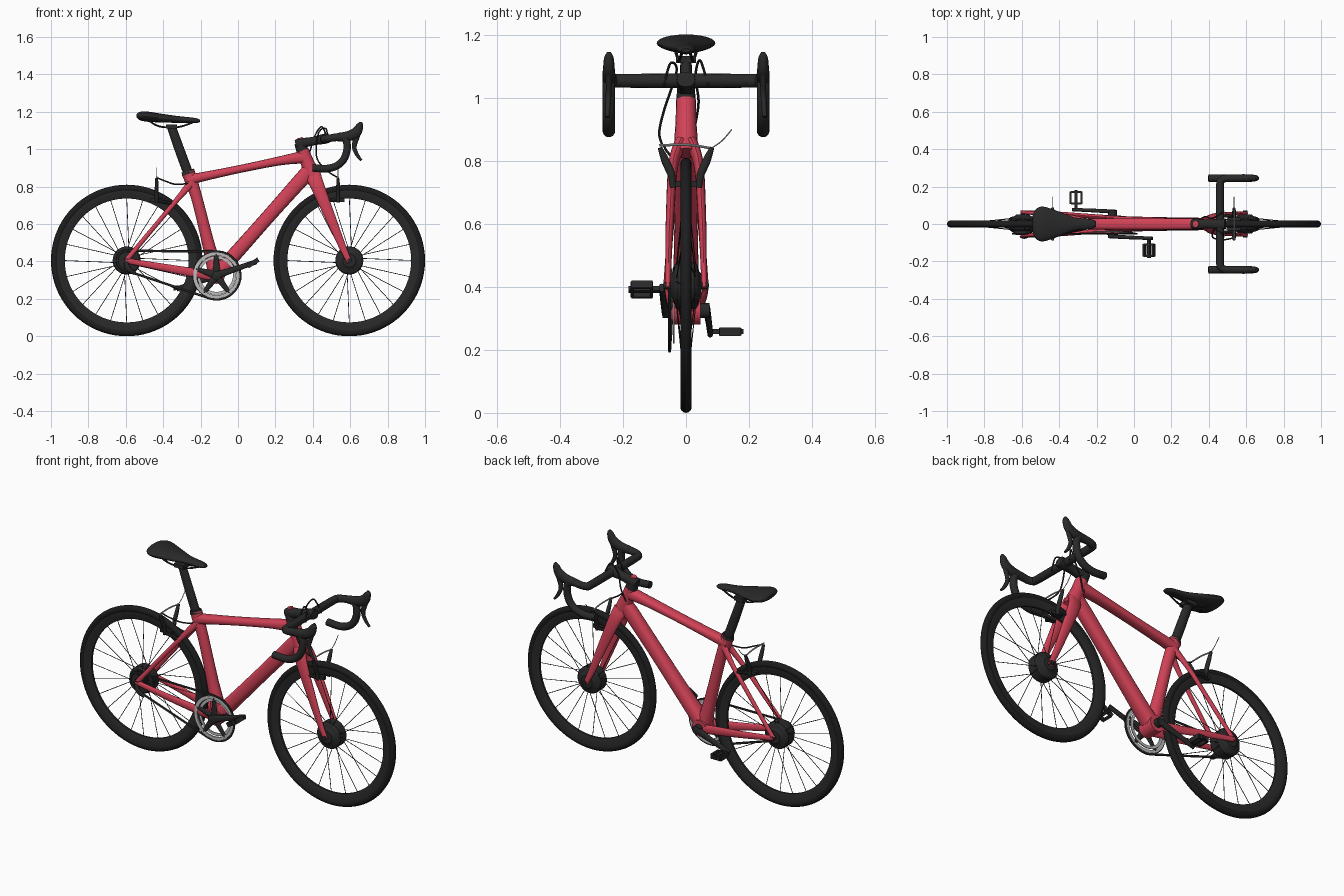
import bpy, bmesh, math
from mathutils import Vector, Matrix
from math import sin, cos, pi


def material(name, rgb):
    m = bpy.data.materials.new(name)
    m.diffuse_color = (*rgb, 1)
    return m


RED = material("red_paint", (0.64, 0.055, 0.095))
BLACK = material("black", (0.022, 0.022, 0.022))
TYRE = material("rubber", (0.012, 0.012, 0.012))
SILVER = material("silver", (0.5, 0.5, 0.5))


def finish(name, bm, mat, mirror=False, angle=40):
    bmesh.ops.recalc_face_normals(bm, faces=bm.faces)
    me = bpy.data.meshes.new(name)
    bm.to_mesh(me)
    bm.free()
    me.shade_smooth()
    me.set_sharp_from_angle(angle=math.radians(angle))
    me.materials.append(mat)
    ob = bpy.data.objects.new(name, me)
    bpy.context.collection.objects.link(ob)
    if mirror:
        ob.modifiers.new("mirror", 'MIRROR').use_axis = (False, True, False)
    return ob


def smooth_path(rows, sub):
    """Catmull-Rom through rows of (x, y, z, half depth, half width)."""
    p = [Vector(r) for r in rows]
    p = [p[0]] + p + [p[-1]]
    out = []
    for i in range(1, len(p) - 2):
        a, b, c, d = p[i - 1:i + 3]
        for k in range(sub):
            t = k / sub
            out.append(0.5 * (2 * b + (c - a) * t + (2 * a - 5 * b + 4 * c - d) * t * t
                              + (3 * b - a - 3 * c + d) * t ** 3))
    return out + [p[-1]]


def sweep(bm, rows, sub=6, seg=16, side=(0, 1, 0), power=1.0):
    pts = smooth_path(rows, sub) if sub > 1 else [Vector(r) for r in rows]
    rings = []
    for i, q in enumerate(pts):
        t = (pts[min(i + 1, len(pts) - 1)].to_3d() - pts[max(i - 1, 0)].to_3d()).normalized()
        s = Vector(side)
        s = (s - t * t.dot(s)).normalized()
        u = t.cross(s)
        ring = []
        for k in range(seg):
            c, n = cos(2 * pi * k / seg), sin(2 * pi * k / seg)
            c, n = [math.copysign(abs(v) ** power, v) for v in (c, n)]
            ring.append(bm.verts.new(q.to_3d() + u * c * abs(q[3]) + s * n * abs(q[4])))
        rings.append(ring)
    for r0, r1 in zip(rings, rings[1:]):
        for k in range(seg):
            bm.faces.new((r0[k], r0[(k + 1) % seg], r1[(k + 1) % seg], r1[k]))
    bm.faces.new(rings[0])
    bm.faces.new(rings[-1])


def tube(name, rows, mat, mirror=False, **kw):
    bm = bmesh.new()
    sweep(bm, rows, **kw)
    return finish(name, bm, mat, mirror)


def wire(name, pts, mat=BLACK, r=0.004, mirror=False, **kw):
    return tube(name, [(*p, r, r) for p in pts], mat, mirror, seg=8, **kw)


def lathe(name, profile, centre, mat, seg=64, angle=40):
    """Spin a closed (radius, y) outline about a y axis."""
    bm = bmesh.new()
    cx, cy, cz = centre
    rings = [[bm.verts.new((cx + r * cos(2 * pi * i / seg), cy + y, cz + r * sin(2 * pi * i / seg)))
              for r, y in profile] for i in range(seg)]
    n = len(profile)
    for i in range(seg):
        a, b = rings[i], rings[(i + 1) % seg]
        for k in range(n):
            bm.faces.new((a[k], a[(k + 1) % n], b[(k + 1) % n], b[k]))
    return finish(name, bm, mat, angle=angle)


def ring(name, r0, r1, y0, y1, centre, mat, seg=64):
    return lathe(name, [(r0, y0), (r1, y0), (r1, y1), (r0, y1)], centre, mat, seg)


def boxes(name, items, mat, mirror=False, tilt=0, pivot=(0, 0, 0)):
    bm = bmesh.new()
    for c, s in items:
        bmesh.ops.create_cube(bm, size=1, matrix=Matrix.Translation(c) @ Matrix.Diagonal((*s, 1)))
    bmesh.ops.rotate(bm, verts=bm.verts, cent=pivot, matrix=Matrix.Rotation(tilt, 3, 'Y'))
    return finish(name, bm, mat, mirror)


# Wheels: tyre, rim, drum hub, axle, spokes
for label, wx in (("rear", -0.595), ("front", 0.595)):
    c = (wx, 0, 0.405)
    lathe(label + "_tyre", [(0.386 + 0.019 * cos(a), 0.018 * sin(a))
                            for a in (2 * pi * k / 14 for k in range(14))], c, TYRE, 80, 60)
    lathe(label + "_rim", [(0.378, 0.014), (0.350, 0.013), (0.331, 0.006),
                           (0.331, -0.006), (0.350, -0.013), (0.378, -0.014)], c, BLACK, 80)
    lathe(label + "_hub", [(0.004, -0.05), (0.035, -0.05), (0.045, -0.042), (0.066, -0.036), (0.075, -0.026),
                           (0.075, 0.026), (0.066, 0.036), (0.045, 0.042), (0.035, 0.05), (0.004, 0.05)],
          c, BLACK, 40, 30)
    ring(label + "_axle", 0.001, 0.011, -0.072, 0.072, c, BLACK, 16)
    bm = bmesh.new()
    for k in range(24):
        a = 2 * pi * k / 24
        b = a + (0.16 if k % 4 < 2 else -0.16)
        y = 0.03 if k % 2 else -0.03
        sweep(bm, [(wx + 0.07 * cos(b), y, 0.405 + 0.07 * sin(b), 0.0018, 0.0018),
                   (wx + 0.336 * cos(a), y * 0.1, 0.405 + 0.336 * sin(a), 0.0018, 0.0018)], sub=1, seg=6)
    finish(label + "_spokes", bm, BLACK)

# Frame
tube("head_tube", [(0.415, 0, 0.825, 0.040, 0.038), (0.395, 0, 0.87, 0.042, 0.037),
                   (0.37, 0, 0.93, 0.036, 0.033), (0.345, 0, 0.993, 0.034, 0.032)], RED)
tube("down_tube", [(-0.115, 0, 0.33, 0.040, 0.045), (0, 0, 0.457, 0.038, 0.040),
                   (0.18, 0, 0.66, 0.037, 0.036), (0.33, 0, 0.828, 0.040, 0.034),
                   (0.39, 0, 0.893, 0.042, 0.03)], RED, power=0.75)
tube("top_tube", [(-0.27, 0, 0.835, 0.030, 0.028), (-0.2, 0, 0.85, 0.025, 0.03), (0, 0, 0.892, 0.021, 0.03),
                  (0.22, 0, 0.937, 0.024, 0.031), (0.35, 0, 0.958, 0.034, 0.031)], RED, power=0.75)
tube("seat_tube", [(-0.118, 0, 0.335, 0.042, 0.04), (-0.16, 0, 0.5, 0.033, 0.03),
                   (-0.215, 0, 0.72, 0.030, 0.027), (-0.25, 0, 0.83, 0.034, 0.028),
                   (-0.267, 0, 0.878, 0.036, 0.028)], RED)
ring("bottom_bracket", 0.002, 0.045, -0.046, 0.046, (-0.115, 0, 0.325), RED, 32)
tube("seat_stays", [(-0.25, 0.015, 0.82, 0.022, 0.014), (-0.33, 0.036, 0.725, 0.014, 0.011),
                    (-0.46, 0.05, 0.57, 0.012, 0.010), (-0.598, 0.063, 0.405, 0.013, 0.009)], RED, True)
tube("chain_stays", [(-0.115, 0.034, 0.32, 0.027, 0.012), (-0.25, 0.043, 0.342, 0.024, 0.012),
                     (-0.42, 0.057, 0.372, 0.019, 0.010), (-0.602, 0.064, 0.405, 0.014, 0.009)], RED, True)
tube("fork_blades", [(0.402, 0.014, 0.86, 0.042, 0.022), (0.43, 0.040, 0.79, 0.036, 0.016),
                     (0.50, 0.051, 0.62, 0.027, 0.013), (0.56, 0.056, 0.475, 0.019, 0.010),
                     (0.597, 0.058, 0.395, 0.014, 0.009)], RED, True)

# Seat post, clamp, saddle and rails
tube("seat_post", [(-0.262, 0, 0.86, 0.026, 0.02), (-0.31, 0, 0.99, 0.026, 0.02),
                   (-0.356, 0, 1.12, 0.024, 0.018)], BLACK)
tube("seat_collar", [(-0.264, 0, 0.868, 0.037, 0.029), (-0.27, 0, 0.886, 0.033, 0.027)], BLACK, sub=1)
boxes("saddle_clamp", [((-0.355, 0, 1.122), (0.06, 0.062, 0.022))], BLACK)
tube("saddle", [(-0.542, 0, 1.178, 0.008, 0.045), (-0.525, 0, 1.178, 0.022, 0.078),
                (-0.485, 0, 1.174, 0.027, 0.093), (-0.40, 0, 1.165, 0.023, 0.066),
                (-0.32, 0, 1.159, 0.018, 0.036), (-0.23, 0, 1.153, 0.014, 0.026),
                (-0.203, 0, 1.151, 0.006, 0.014)], BLACK, seg=24)
wire("saddle_rails", [(-0.48, 0.035, 1.155), (-0.42, 0.025, 1.122), (-0.32, 0.022, 1.118),
                      (-0.23, 0.012, 1.148)], r=0.005, mirror=True)

# Cockpit
tube("headset_spacer", [(0.346, 0, 0.988, 0.033, 0.031), (0.328, 0, 1.035, 0.028, 0.028)], BLACK, sub=1)
tube("stem", [(0.308, 0, 1.025, 0.022, 0.022), (0.33, 0, 1.03, 0.027, 0.029), (0.40, 0, 1.043, 0.023, 0.024),
              (0.46, 0, 1.055, 0.027, 0.03), (0.488, 0, 1.06, 0.024, 0.029)], BLACK, power=0.8)
tube("stem_cap", [(0.333, 0, 1.05, 0.018, 0.018), (0.330, 0, 1.061, 0.016, 0.016)], RED, sub=1)
tube("handlebar_top", [(0.46, -0.01, 1.055, 0.022, 0.023), (0.46, 0.20, 1.055, 0.021, 0.022),
                       (0.468, 0.234, 1.056, 0.02, 0.021), (0.50, 0.245, 1.06, 0.02, 0.02),
                       (0.56, 0.245, 1.066, 0.02, 0.02)], BLACK, True, side=(0, 0, 1))
drop = [(0.49, 1.058), (0.54, 1.065), (0.576, 1.05), (0.583, 1.00), (0.565, 0.945),
        (0.525, 0.91), (0.47, 0.896), (0.398, 0.9)]
tube("handlebar_drops", [(x, 0.245, z, 0.02, 0.02) for x, z in drop], BLACK, True)
tube("brake_hoods", [(0.53, 0.245, 1.064, 0.022, 0.02), (0.59, 0.245, 1.07, 0.027, 0.021),
                     (0.632, 0.245, 1.09, 0.028, 0.019), (0.652, 0.245, 1.128, 0.018, 0.015),
                     (0.655, 0.245, 1.146, 0.006, 0.006)], BLACK, True)
tube("brake_levers", [(0.65, 0.245, 1.11, 0.016, 0.011), (0.632, 0.245, 1.06, 0.016, 0.01),
                      (0.622, 0.246, 1.01, 0.012, 0.009), (0.637, 0.248, 0.97, 0.010, 0.008),
                      (0.66, 0.25, 0.94, 0.006, 0.007)], BLACK, True)
wire("front_cable", [(0.48, -0.07, 1.04), (0.47, -0.05, 1.11), (0.43, -0.03, 1.085),
                     (0.42, -0.07, 0.96), (0.47, -0.085, 0.89), (0.53, -0.075, 0.85)])
wire("rear_cable", [(0.48, 0.07, 1.04), (0.45, 0.045, 1.12), (0.41, 0.03, 1.07),
                    (0.385, 0.04, 0.99), (0.36, 0.03, 0.92)])

# Rim brakes
for label, bx, mount in (("rear", -0.435, (-0.345, 0.038, 0.708)), ("front", 0.535, (0.455, 0.046, 0.73))):
    tube(label + "_brake_arms", [(bx, 0.083, 0.843, 0.007, 0.008), (bx, 0.065, 0.80, 0.013, 0.010),
                                 (bx, 0.046, 0.755, 0.012, 0.011), (bx, 0.042, 0.715, 0.009, 0.009)],
         BLACK, True, side=(1, 0, 0))
    wire(label + "_brake_pivots", [(bx, 0.042, 0.725), mount], r=0.009, mirror=True, sub=1)
    boxes(label + "_brake_pads", [((bx, 0.025, 0.727), (0.07, 0.02, 0.018))], BLACK, True)
    wire(label + "_brake_noodle", [(bx, -0.085, 0.85), (bx, 0.01, 0.851), (bx, 0.082, 0.84)], SILVER,
         side=(1, 0, 0))
    wire(label + "_cable_end", [(bx, 0.08, 0.84), (bx, 0.115, 0.865), (bx, 0.145, 0.90)], SILVER, 0.002)
wire("rear_brake_cable", [(-0.435, -0.07, 0.848), (-0.39, -0.06, 0.83), (-0.33, -0.04, 0.812), (-0.24, -0.02, 0.82)])

# Drivetrain
bb = (-0.115, -0.05, 0.325)
ring("chainring_outer", 0.106, 0.124, -0.005, 0.004, bb, SILVER)
ring("chainring_inner", 0.088, 0.104, 0.008, 0.013, bb, SILVER)
lathe("chainring_teeth_band", [(0.118, -0.002), (0.129, -0.001), (0.129, 0.002), (0.118, 0.003)], bb, BLACK)
bm = bmesh.new()
for k in range(5):
    a = 2 * pi * k / 5 + 0.32
    sweep(bm, [(bb[0], bb[1], bb[2], 0.022, 0.008),
               (bb[0] + 0.115 * cos(a), bb[1], bb[2] + 0.115 * sin(a), 0.010, 0.006)], sub=1, seg=8)
finish("chainring_spider", bm, BLACK)
ring("crank_axle", 0.001, 0.024, -0.075, 0.075, (-0.115, 0, 0.325), BLACK, 24)
for label, s in (("right", 1), ("left", -1)):
    px, pz = -0.115 + 0.195 * s, 0.325 + 0.067 * s
    tube(label + "_crank", [(-0.125 - 0.012 * s + 0.01, -0.066 * s, 0.325 - 0.004 * s, 0.021, 0.011),
                            (-0.115 + 0.1 * s, -0.072 * s, 0.325 + 0.034 * s, 0.015, 0.010),
                            (px + 0.018 * s, -0.077 * s, pz + 0.006 * s, 0.013, 0.009)], BLACK, power=0.8)
    y = -0.14 * s
    boxes(label + "_pedal", [((px, y + 0.012 * s, pz), (0.016, 0.11, 0.016)),
                             ((px - 0.029, y, pz), (0.010, 0.066, 0.026)),
                             ((px + 0.029, y, pz), (0.010, 0.066, 0.026)),
                             ((px, y - 0.032 * s, pz), (0.056, 0.010, 0.024)),
                             ((px, y + 0.03 * s, pz), (0.056, 0.010, 0.024))],
          BLACK, tilt=-0.55 if s > 0 else 0, pivot=(px, y, pz))
for k in range(6):
    ring(f"cassette_cog_{k + 1}", 0.02, 0.064 - 0.005 * k, -0.0015, 0.0015,
         (-0.595, -0.036 - 0.004 * k, 0.405), BLACK, 36)
loop = [(-0.595 + 0.052 * cos(a), 0.405 + 0.052 * sin(a)) for a in (math.radians(d) for d in range(90, 256, 15))]
loop += [(-0.115 + 0.128 * cos(a), 0.325 + 0.128 * sin(a)) for a in (math.radians(d) for d in range(-106, 91, 12))]
loop += [(-0.115, 0.453), loop[0]]
tube("chain", [(x, -0.052, z, 0.0065, 0.005) for x, z in loop], BLACK, sub=1, seg=8)
tube("derailleur", [(-0.60, -0.068, 0.395, 0.012, 0.006), (-0.585, -0.07, 0.36, 0.014, 0.009),
                    (-0.55, -0.06, 0.335, 0.010, 0.006)], BLACK)
